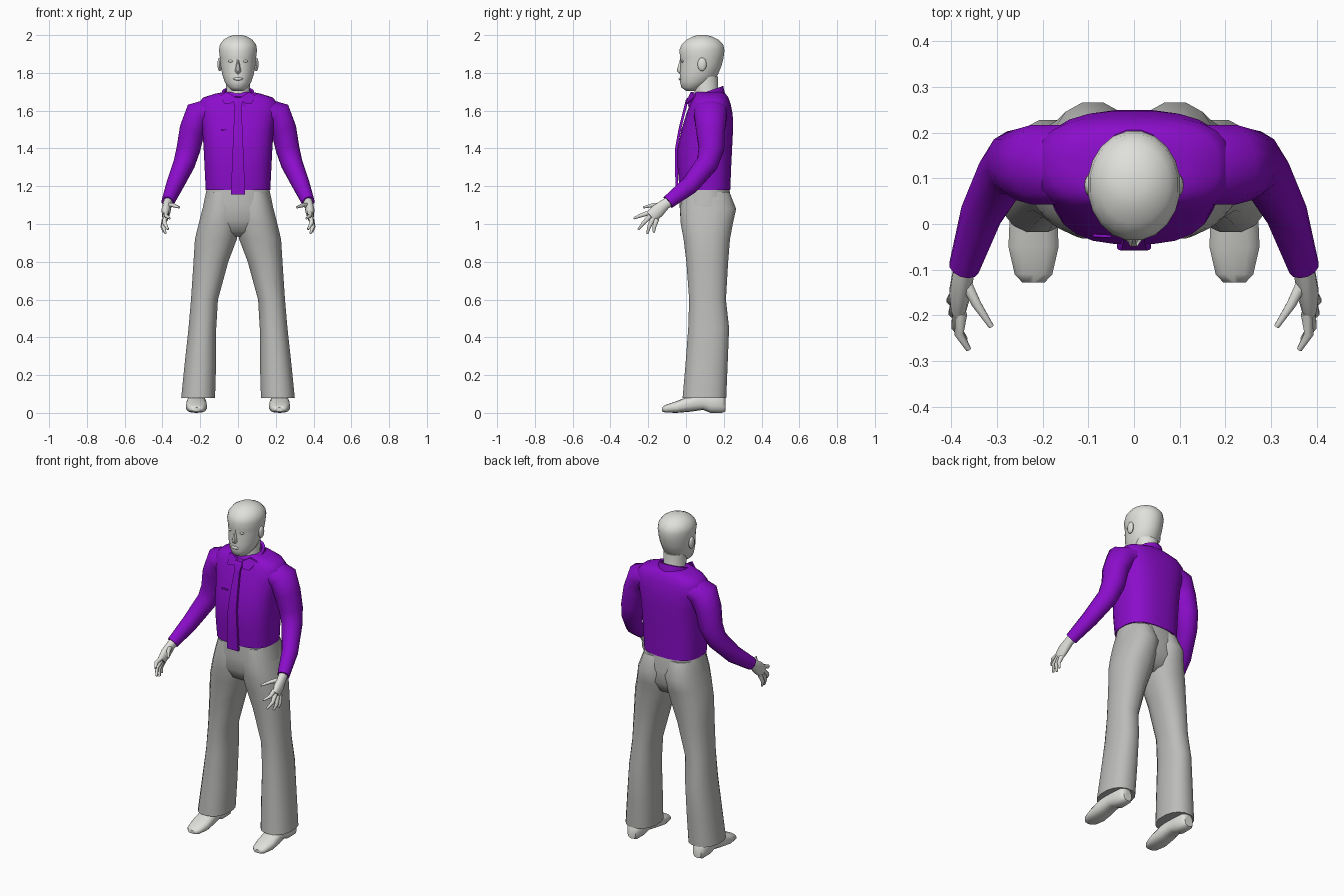
import bpy, bmesh, math
from mathutils import Vector

if "Cube" in bpy.data.objects:
    bpy.data.objects.remove(bpy.data.objects["Cube"])


def material(name, rgb):
    m = bpy.data.materials.new(name)
    m.diffuse_color = (*rgb, 1)
    m.use_nodes = True
    m.node_tree.nodes["Principled BSDF"].inputs["Base Color"].default_value = m.diffuse_color
    return m


SKIN = material("pale_grey", (0.74, 0.74, 0.71))
CLOTH = material("trouser_grey", (0.50, 0.50, 0.49))
PURPLE = material("purple", (0.26, 0.004, 0.60))
WHITE = material("eye_white", (0.85, 0.85, 0.83))


def finish(name, bm, mat, mirror=False, angle=50):
    bmesh.ops.recalc_face_normals(bm, faces=bm.faces[:])
    me = bpy.data.meshes.new(name)
    bm.to_mesh(me)
    bm.free()
    me.materials.append(mat)
    ob = bpy.data.objects.new(name, me)
    bpy.context.collection.objects.link(ob)
    bpy.ops.object.select_all(action='DESELECT')
    bpy.context.view_layer.objects.active = ob
    ob.select_set(True)
    bpy.ops.object.shade_smooth_by_angle(angle=math.radians(angle))
    if mirror:
        ob.modifiers.new("mirror", 'MIRROR')
    return ob


def oval(c, u, v, e=2.0, n=16):
    """Rounded-box ring around c with half axes u and v."""
    pts = []
    for i in range(n):
        a = 2 * math.pi * (i + 0.5) / n
        co, si = math.cos(a), math.sin(a)
        pts.append(c + u * math.copysign(abs(co) ** (2 / e), co)
                   + v * math.copysign(abs(si) ** (2 / e), si))
    return pts


def loft(name, rings, mat, mirror=False, caps=True, angle=50):
    bm = bmesh.new()
    loops = [[bm.verts.new(p) for p in r] for r in rings]
    for a, b in zip(loops, loops[1:]):
        for i in range(len(a)):
            j = (i + 1) % len(a)
            bm.faces.new((a[i], a[j], b[j], b[i]))
    if caps:
        bm.faces.new(loops[0])
        bm.faces.new(loops[-1])
    return finish(name, bm, mat, mirror, angle)


def stack(name, rows, mat, e=2.0, n=16, mirror=False):
    """Level rings, each row: z, x min, x max, y front, y back."""
    rings = [oval(Vector(((a + b) / 2, (f + k) / 2, z)), Vector(((b - a) / 2, 0, 0)),
                  Vector((0, (k - f) / 2, 0)), e, n) for z, a, b, f, k in rows]
    return loft(name, rings, mat, mirror)


def tube(name, rows, mat, n=12, mirror=True):
    """Rings across a path, each row: x, y, z, sideways radius, other radius."""
    pts = [Vector(r[:3]) for r in rows]
    rings = []
    for i, r in enumerate(rows):
        t = (pts[min(i + 1, len(pts) - 1)] - pts[max(i - 1, 0)]).normalized()
        u = Vector((1, 0, 0))
        u = (u - t * u.dot(t)).normalized()
        rings.append(oval(pts[i], u * r[3], t.cross(u) * r[4], 2, n))
    return loft(name, rings, mat, mirror)


def sym(rows):
    return [(z, -w, w, f, k) for z, w, f, k in rows]


# Shirt body
stack("shirt_body", sym([
    (1.18, .172, -.035, .235), (1.3, .178, -.045, .24), (1.4, .183, -.045, .245),
    (1.5, .19, -.025, .25), (1.58, .205, 0, .248), (1.635, .215, .02, .237),
    (1.67, .185, .035, .225), (1.69, .12, .045, .21), (1.70, .07, .055, .19)]),
    PURPLE, e=2.7, n=24)

# Sleeves
tube("sleeve", [
    (.15, .13, 1.60, .065, .09), (.21, .13, 1.58, .078, .09), (.242, .13, 1.50, .07, .08),
    (.262, .135, 1.40, .065, .07), (.285, .112, 1.32, .058, .06),
    (.335, .02, 1.205, .046, .05), (.372, -.095, 1.115, .034, .037)], PURPLE)

# Collar band, raised at the back
band = []
for z, rx, ry in ((1.655, .095, .1), (1.70, .085, .09), (1.70, .07, .075), (1.65, .068, .07)):
    ring = oval(Vector((0, .108, z)), Vector((rx, 0, 0)), Vector((0, ry, 0)), 2, 20)
    for p in ring:
        p.z += (p.y - .108) * .35
    band.append(ring)
loft("collar", band, PURPLE, caps=False)


def plate(name, pts, thick, mat, mirror=False):
    """Flat outline given a little depth towards the back."""
    bm = bmesh.new()
    f = bm.faces.new([bm.verts.new(p) for p in pts])
    ext = bmesh.ops.extrude_face_region(bm, geom=[f], use_keep_orig=True)
    bmesh.ops.translate(bm, vec=(0, thick, 0),
                        verts=[g for g in ext['geom'] if isinstance(g, bmesh.types.BMVert)])
    return finish(name, bm, mat, mirror, 20)


# Collar points
plate("collar_point", [(.005, .012, 1.665), (.06, .025, 1.70), (.098, .045, 1.675),
                       (.07, .0, 1.635), (.035, -.002, 1.64)], .012, PURPLE, True)

# Tie: knot and long blade
tie = []
for z, w, y in ((1.67, .022, .008), (1.655, .026, -.002), (1.615, .017, -.012), (1.5, .024, -.04),
                (1.4, .028, -.058), (1.25, .034, -.057), (1.155, .037, -.053)):
    tie.append([Vector((-w, y, z)), Vector((w, y, z)),
                Vector((w, y + .014, z)), Vector((-w, y + .014, z))])
loft("tie", tie, PURPLE, angle=30)

# Breast pocket edge
plate("pocket_edge", [(-.09, -.029, 1.492), (-.05, -.031, 1.492),
                      (-.05, -.03, 1.499), (-.09, -.028, 1.499)], .006, PURPLE)

# Trousers: hips and legs
stack("trouser_hips", sym([
    (1.20, .164, -.028, .228), (1.1, .185, -.035, .245), (1.02, .2, -.03, .24),
    (.96, .16, .0, .21), (.935, .08, .04, .16)]), CLOTH, e=2.4, n=24)
stack("trouser_leg", [
    (1.17, .0, .164, -.02, .232), (1.08, -.01, .19, -.034, .268), (1.0, -.01, .21, -.03, .25),
    (.92, .004, .23, -.015, .235), (.8, .05, .237, .0, .225), (.6, .105, .25, .015, .213),
    (.45, .114, .263, .01, .23), (.25, .115, .285, -.005, .222), (.08, .12, .302, -.02, .215)],
    CLOTH, e=2.3, mirror=True)

# Shoes, lofted from toe to heel
shoe = []
for y, w, lo, hi in ((-.128, .025, .008, .028), (-.11, .042, .002, .042), (-.05, .056, .0, .062),
                     (.02, .053, .006, .09), (.09, .045, .016, .11), (.13, .044, .0, .11),
                     (.19, .042, .0, .1), (.208, .028, .008, .08)):
    shoe.append(oval(Vector((.22, y, (lo + hi) / 2)), Vector((w, 0, 0)),
                     Vector((0, 0, (hi - lo) / 2)), 2.6, 14))
loft("shoe", shoe, SKIN, mirror=True)

# Hands: palm, four fingers and thumb
tube("palm", [(.366, -.075, 1.128, .026, .03), (.374, -.11, 1.105, .024, .029),
              (.381, -.15, 1.07, .024, .038), (.384, -.185, 1.038, .017, .036)], SKIN)
fingers = {
    "index_finger": ((.378, -.195, 1.06), (.383, -.24, 1.045), (.362, -.275, 1.03)),
    "middle_finger": ((.384, -.19, 1.042), (.39, -.225, 1.005), (.37, -.252, .972)),
    "ring_finger": ((.388, -.175, 1.028), (.396, -.195, .985), (.383, -.205, .95)),
    "little_finger": ((.39, -.155, 1.025), (.4, -.168, .985), (.392, -.17, .955)),
    "thumb": ((.37, -.125, 1.1), (.345, -.175, 1.1), (.312, -.225, 1.088)),
}
for name, pts in fingers.items():
    tube(name, [(*p, r, r) for p, r in zip(pts, (.014, .011, .006))], SKIN, n=8)

# Neck and head
stack("neck", sym([(1.63, .072, .04, .19), (1.7, .063, .045, .172),
                   (1.78, .065, .04, .17)]), SKIN)
stack("head", sym([
    (1.705, .03, .0, .05), (1.722, .05, -.025, .085), (1.75, .07, -.032, .135),
    (1.79, .084, -.034, .17), (1.84, .093, -.03, .19), (1.88, .097, -.032, .2),
    (1.92, .102, -.037, .205), (1.95, .097, -.025, .198), (1.975, .078, .0, .175),
    (1.992, .05, .035, .14), (2.0, .022, .06, .11)]), SKIN, n=20)

# Nose
stack("nose", sym([(1.795, .012, -.036, .0), (1.81, .018, -.051, .0),
                   (1.84, .011, -.043, .0), (1.875, .007, -.032, .0)]), SKIN, n=8)


def ball(name, loc, size, mat):
    bm = bmesh.new()
    bmesh.ops.create_uvsphere(bm, u_segments=12, v_segments=8, radius=1)
    for v in bm.verts:
        v.co = Vector(loc) + Vector([a * b for a, b in zip(v.co, size)])
    return finish(name, bm, mat, True)


# Ears, eyes and lips
ball("ear", (.097, .085, 1.845), (.012, .024, .036), SKIN)
ball("eye", (.038, -.017, 1.862), (.014, .01, .007), WHITE)
ball("lips", (.0, -.03, 1.768), (.026, .009, .008), SKIN)
